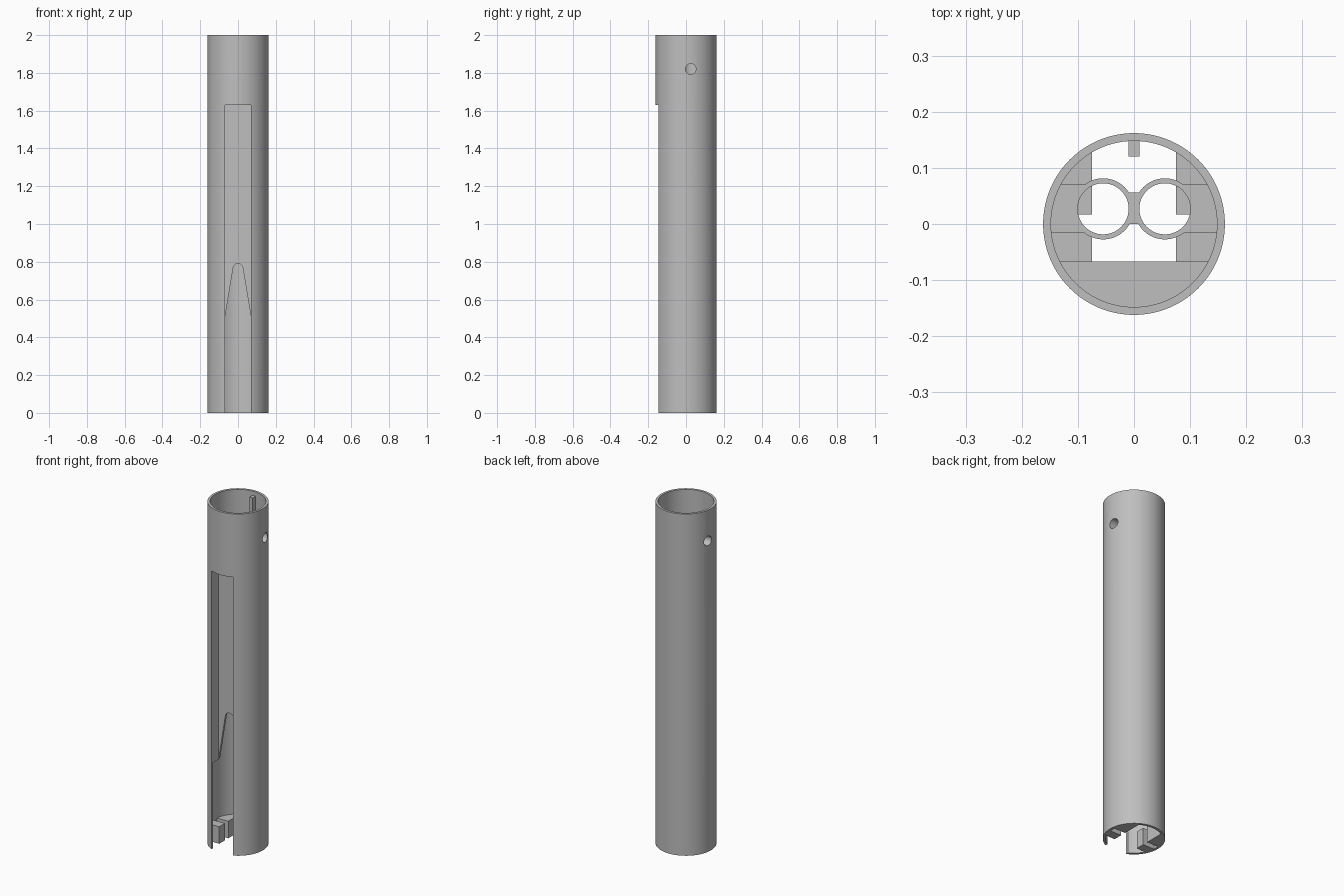
import bpy
import bmesh
from math import pi, sin, cos, asin, radians

if "Cube" in bpy.data.objects:
    bpy.data.objects.remove(bpy.data.objects["Cube"])

grey = bpy.data.materials.new("plain grey")
grey.use_nodes = True
grey.diffuse_color = (0.52, 0.52, 0.52, 1)
grey.node_tree.nodes["Principled BSDF"].inputs["Base Color"].default_value = (0.52, 0.52, 0.52, 1)

OUTER, INNER, HEIGHT = 0.162, 0.148, 2.0
EMBED = INNER + 0.003      # inner parts bite slightly into the wall
SLOT, SLOT_TOP = 0.07, 1.63
CELL_X, CELL_Y = 0.055, 0.027
HOLE_Z = 1.82


def arc(radius, start, end, steps=24, cx=0, cy=0):
    angles = [start + (end - start) * i / steps for i in range(steps + 1)]
    return [(cx + radius * cos(a), cy + radius * sin(a)) for a in angles]


def circle(radius, cx=0, cy=0, steps=48):
    return arc(radius, 0, 2 * pi, steps, cx, cy)[:-1]


def rect(x0, x1, y0, y1):
    return [(x0, y0), (x1, y0), (x1, y1), (x0, y1)]


def prism(name, points, low, high, axis="z"):
    """Extrude a flat outline along one axis."""
    place = {"z": lambda u, v, w: (u, v, w),
             "y": lambda u, v, w: (u, w, v),
             "x": lambda u, v, w: (w, u, v)}[axis]
    bm = bmesh.new()
    base = bm.faces.new([bm.verts.new(place(u, v, low)) for u, v in points])
    new = bmesh.ops.extrude_face_region(bm, geom=[base])["geom"]
    shift = place(0, 0, high - low)
    bmesh.ops.translate(bm, vec=shift, verts=[g for g in new if isinstance(g, bmesh.types.BMVert)])
    bmesh.ops.recalc_face_normals(bm, faces=bm.faces)
    mesh = bpy.data.meshes.new(name)
    bm.to_mesh(mesh)
    bm.free()
    mesh.materials.append(grey)
    obj = bpy.data.objects.new(name, mesh)
    bpy.context.collection.objects.link(obj)
    return obj


def combine(target, tool, operation="DIFFERENCE"):
    """Apply a boolean and discard the tool."""
    mod = target.modifiers.new("bool", "BOOLEAN")
    mod.object, mod.operation, mod.solver = tool, operation, "EXACT"
    bpy.context.view_layer.objects.active = target
    bpy.ops.object.modifier_apply(modifier=mod.name)
    bpy.data.objects.remove(tool)


def smooth(obj):
    bpy.ops.object.select_all(action="DESELECT")
    obj.select_set(True)
    bpy.context.view_layer.objects.active = obj
    bpy.ops.object.shade_smooth_by_angle(angle=radians(30))


def side_outline(side, inner_x, y0, y1):
    """Outline from a straight inner edge out to the round wall."""
    curve = arc(EMBED, asin(y0 / EMBED), asin(y1 / EMBED))
    return [(side * x, y) for x, y in [(inner_x, y1), (inner_x, y0)] + curve]


def drill_sides(obj):
    for lo, hi in ((-0.2, -0.06), (0.06, 0.2)):
        combine(obj, prism("drill", circle(0.028, 0.025, HOLE_Z), lo, hi, "x"))


# Outer tube with front slot and two side holes
tube = prism("outer_tube", circle(OUTER, steps=96), 0, HEIGHT)
combine(tube, prism("bore", circle(INNER, steps=96), -0.1, HEIGHT + 0.1))
combine(tube, prism("slot", rect(-SLOT, SLOT, -0.3, -0.08), -0.1, SLOT_TOP))
drill_sides(tube)
smooth(tube)

# Solid front filler, recessed in the slot, with a pointed arch at its foot
chord = asin(0.067 / EMBED)
filler = prism("front_filler", arc(EMBED, pi + chord, 2 * pi - chord, 48), 0.5, 1.7)
combine(filler, prism("recess", rect(-SLOT, SLOT, -0.3, -0.08), 0.4, SLOT_TOP))
tip = arc(0.026, 0.15, pi - 0.15, 12, 0, 0.764)
combine(filler, prism("arch", [(-SLOT, 0.4), (SLOT, 0.4), (SLOT, 0.5)] + tip + [(-SLOT, 0.5)],
                      -0.3, 0, "y"))
smooth(filler)

# Twin-ring holder with side wings and a central bridge
low, high = 1.6, 1.87
holder = prism("twin_ring_holder", rect(-0.018, 0.018, 0, 0.056), low, high)
for side in (-1, 1):
    combine(holder, prism("ring", circle(0.0545, side * CELL_X, CELL_Y), low, high), "UNION")
    combine(holder, prism("wing", side_outline(side, 0.07, -0.015, 0.07), low, high), "UNION")
for side in (-1, 1):
    combine(holder, prism("ring_bore", circle(0.0455, side * CELL_X, CELL_Y), low - 0.1, high + 0.1))
drill_sides(holder)
smooth(holder)

# Paired foot blocks on each side, with a narrow gap between them
for side, label in ((-1, "right"), (1, "left")):
    for where, y0, y1 in (("front", -0.067, -0.015), ("back", 0.017, 0.13)):
        smooth(prism(f"{label}_{where}_foot_block", side_outline(side, 0.075, y0, y1), 0, 0.1))

# Locating rib on the back inner wall
prism("locating_rib", rect(-0.01, 0.01, 0.12, 0.15), 1.8, 1.975)
